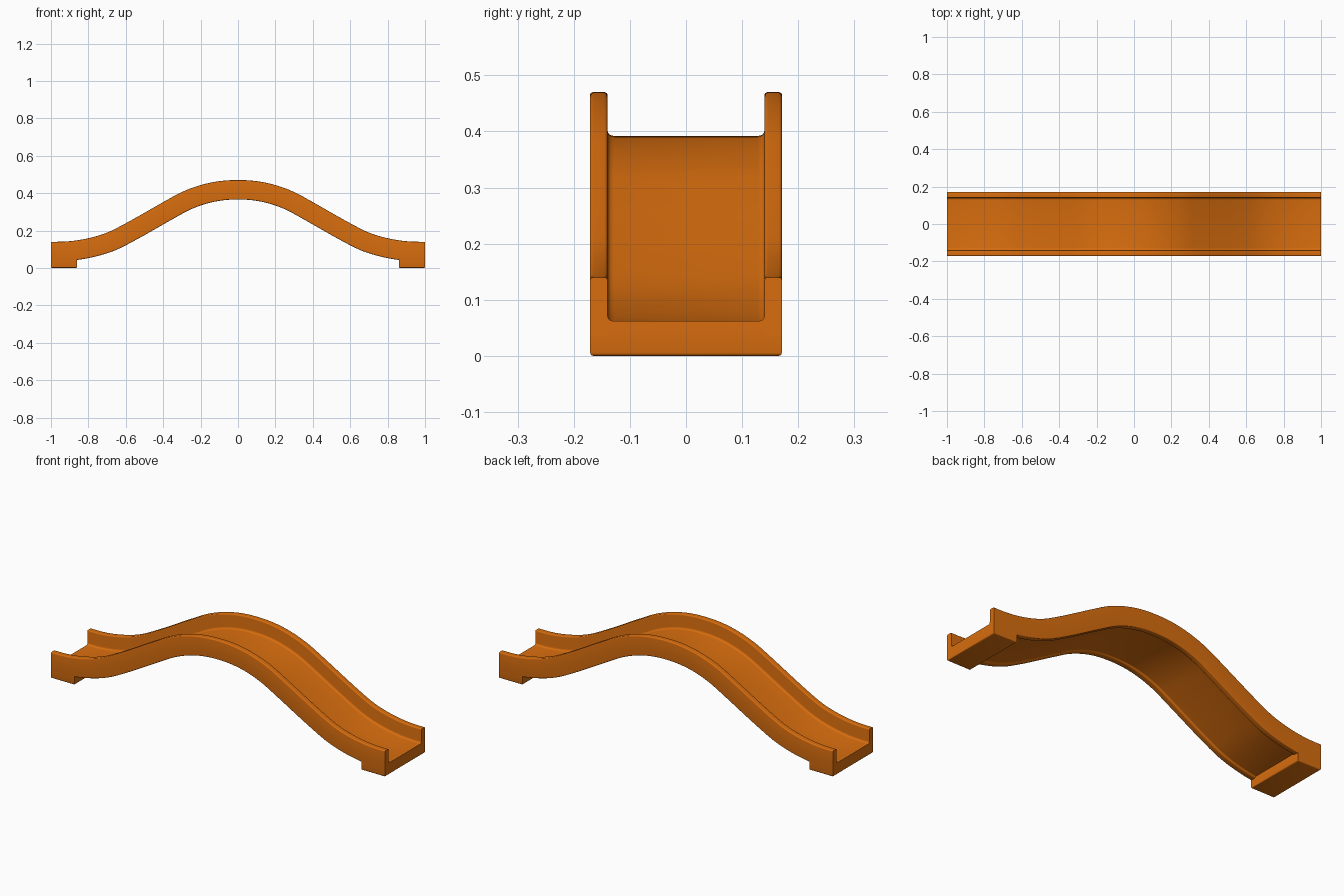
import bpy, bmesh, math
from mathutils import Vector

if "Cube" in bpy.data.objects:
    bpy.data.objects.remove(bpy.data.objects["Cube"])

orange = bpy.data.materials.new("orange plastic")
orange.diffuse_color = (0.69, 0.155, 0.0045, 1)
orange.use_nodes = True
orange.node_tree.nodes["Principled BSDF"].inputs["Base Color"].default_value = orange.diffuse_color

# Height of the rail top every 0.1 units from the crest to one end
RAIL = [0.47, 0.464, 0.443, 0.406, 0.352, 0.295, 0.239, 0.189, 0.159, 0.143, 0.14]


def rail_height(x):
    t = min(abs(x), 1.0) * 10
    i = min(int(t), 9)
    u = t - i
    ext = [RAIL[1]] + RAIL + [RAIL[9]]
    p0, p1, p2, p3 = ext[i:i + 4]
    m1, m2 = (p2 - p0) / 2, (p3 - p1) / 2
    return ((2*u**3 - 3*u**2 + 1) * p1 + (u**3 - 2*u**2 + u) * m1
            + (3*u**2 - 2*u**3) * p2 + (u**3 - u**2) * m2)


def rounded(points, steps=4):
    """Round each corner (y, depth, radius) of a closed outline."""
    out = []
    for k, (y, d, r) in enumerate(points):
        c = Vector((y, d))
        a = Vector(points[k - 1][:2]) - c
        b = Vector(points[(k + 1) % len(points)][:2]) - c
        a, b = c + a.normalized() * r, c + b.normalized() * r
        for s in range(steps + 1):
            t = s / steps
            out.append((1 - t)**2 * a + 2 * t * (1 - t) * c + t**2 * b)
    return out


def finish(bm, name):
    bmesh.ops.recalc_face_normals(bm, faces=bm.faces)
    mesh = bpy.data.meshes.new(name)
    bm.to_mesh(mesh)
    bm.free()
    mesh.materials.append(orange)
    obj = bpy.data.objects.new(name, mesh)
    bpy.context.collection.objects.link(obj)
    bpy.ops.object.select_all(action='DESELECT')
    obj.select_set(True)
    bpy.context.view_layer.objects.active = obj
    bpy.ops.object.shade_smooth_by_angle(angle=math.radians(35))
    return obj


# Channel: a U-shaped section with side rails, swept over the hump
half = [(0.14, 0.078, 0.012), (0.14, 0, 0.006), (0.171, 0, 0.006),
        (0.171, 0.104, 0.005), (0.142, 0.104, 0.005), (0.136, 0.097, 0.003)]
section = rounded(half + [(-y, d, r) for y, d, r in reversed(half)])
bm = bmesh.new()
rings = []
N = 120
for i in range(N + 1):
    x = -1 + 2 * i / N
    slope = (rail_height(x + 0.005) - rail_height(x - 0.005)) / 0.01
    if i in (0, N):
        slope = 0
    n = Vector((-slope, 0, 1)).normalized()
    top = Vector((x, 0, rail_height(x)))
    rings.append([bm.verts.new(top - n * p.y + Vector((0, p.x, 0))) for p in section])
for a, b in zip(rings, rings[1:]):
    for k in range(len(section)):
        bm.faces.new((a[k - 1], a[k], b[k], b[k - 1]))
bm.faces.new(rings[0])
bm.faces.new(rings[-1])
finish(bm, "hump_channel")

# Feet: flat pads under both ends, rounded along the bottom
for side, name in ((-1, "left_foot"), (1, "right_foot")):
    bm = bmesh.new()
    bmesh.ops.create_cube(bm, size=1)
    for v in bm.verts:
        v.co = Vector((side * 0.93 + v.co.x * 0.14, v.co.y * 0.342,
                       0.06 if v.co.z > 0 else 0.0))
    low = [e for e in bm.edges if all(v.co.z < 0.01 for v in e.verts)]
    bmesh.ops.bevel(bm, geom=low, offset=0.006, segments=3, profile=0.5, affect='EDGES')
    finish(bm, name)
